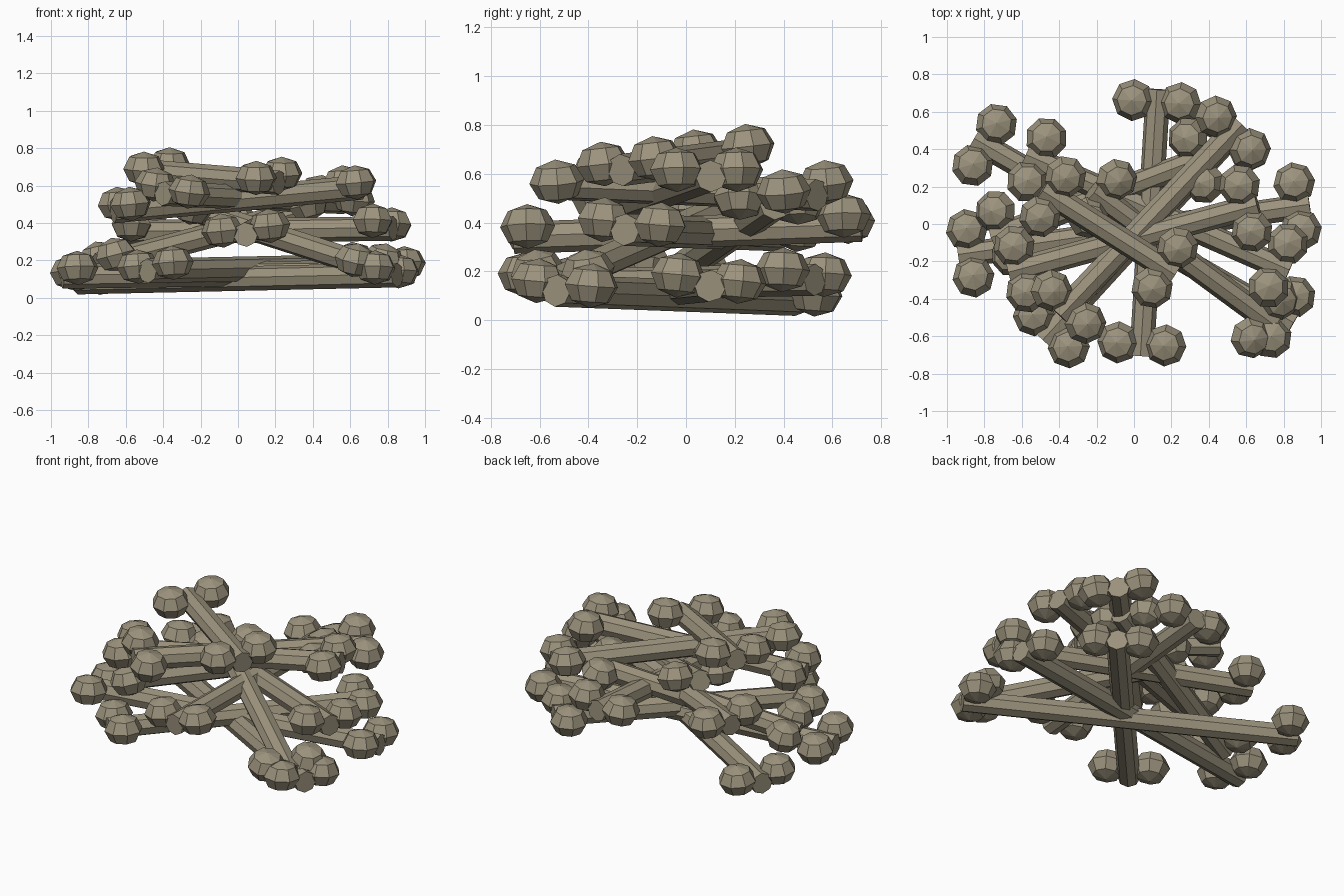
import bpy, bmesh, math
from mathutils import Vector, Matrix, Euler

cube = bpy.data.objects.get("Cube")
if cube:
    bpy.data.objects.remove(cube)

bone_mat = bpy.data.materials.new("weathered_bone")
bone_mat.use_nodes = True
COLOUR = (0.33, 0.29, 0.205, 1)
bone_mat.diffuse_color = COLOUR
bone_mat.node_tree.nodes["Principled BSDF"].inputs["Base Color"].default_value = COLOUR

SHAFT_R, KNOB_R, KNOB_H = 0.066, 0.113, 0.092
KNOB_SIDE, KNOB_LIFT, OVERHANG = 0.127, 0.032, 0.065


def bone(name, start, end, roll):
    """Eight-sided shaft with two knobs at each end, laid from start to end."""
    a, b = Vector(start), Vector(end)
    d = b - a
    half = d.length / 2
    bm = bmesh.new()
    # shaft along local x, an edge facing up
    bmesh.ops.create_cone(
        bm, cap_ends=True, segments=8, radius1=SHAFT_R, radius2=SHAFT_R,
        depth=2 * (half + OVERHANG), matrix=Matrix.Rotation(math.pi / 2, 4, 'Y'))
    # pairs of flattened knobs
    for ex in (-1, 1):
        for sy in (-1, 1):
            place = Matrix.Translation((ex * half, sy * KNOB_SIDE, KNOB_LIFT))
            squash = Matrix.Diagonal((KNOB_R, KNOB_R, KNOB_H, 1))
            bmesh.ops.create_uvsphere(bm, u_segments=8, v_segments=4,
                                      radius=1, matrix=place @ squash)
    mesh = bpy.data.meshes.new(name)
    bm.to_mesh(mesh)
    bm.free()
    mesh.materials.append(bone_mat)
    obj = bpy.data.objects.new(name, mesh)
    bpy.context.collection.objects.link(obj)
    pitch = math.atan2(d.z, math.hypot(d.x, d.y))
    obj.rotation_euler = Euler((roll, -pitch, math.atan2(d.y, d.x)))
    obj.location = (a + b) / 2


# bottom layer
bone("bottom_long_bone", (-.80, .42, .085), (.795, -.50, .12), -.08)
bone("bottom_cross_bone", (-.875, -.16, .115), (.875, .09, .14), -.1)
bone("bottom_diagonal_bone", (-.44, -.575, .145), (.525, .48, .165), -.08)
# leaning bones
bone("leaning_left_bone", (-.69, -.05, .19), (.34, .34, .46), -.08)
bone("leaning_right_bone", (-.175, .14, .45), (.695, -.50, .17), 0)
# middle layer
bone("middle_long_bone", (.125, .655, .385), (.045, -.64, .34), .1)
bone("middle_cross_bone", (-.52, .34, .35), (.77, -.225, .37), -.08)
# top layer
bone("upper_cross_bone", (-.605, -.24, .47), (.60, .085, .585), 0)
bone("upper_diagonal_bone", (-.355, -.44, .555), (.525, .49, .515), .15)
bone("top_short_bone", (-.435, .15, .67), (.165, -.23, .62), .09)
